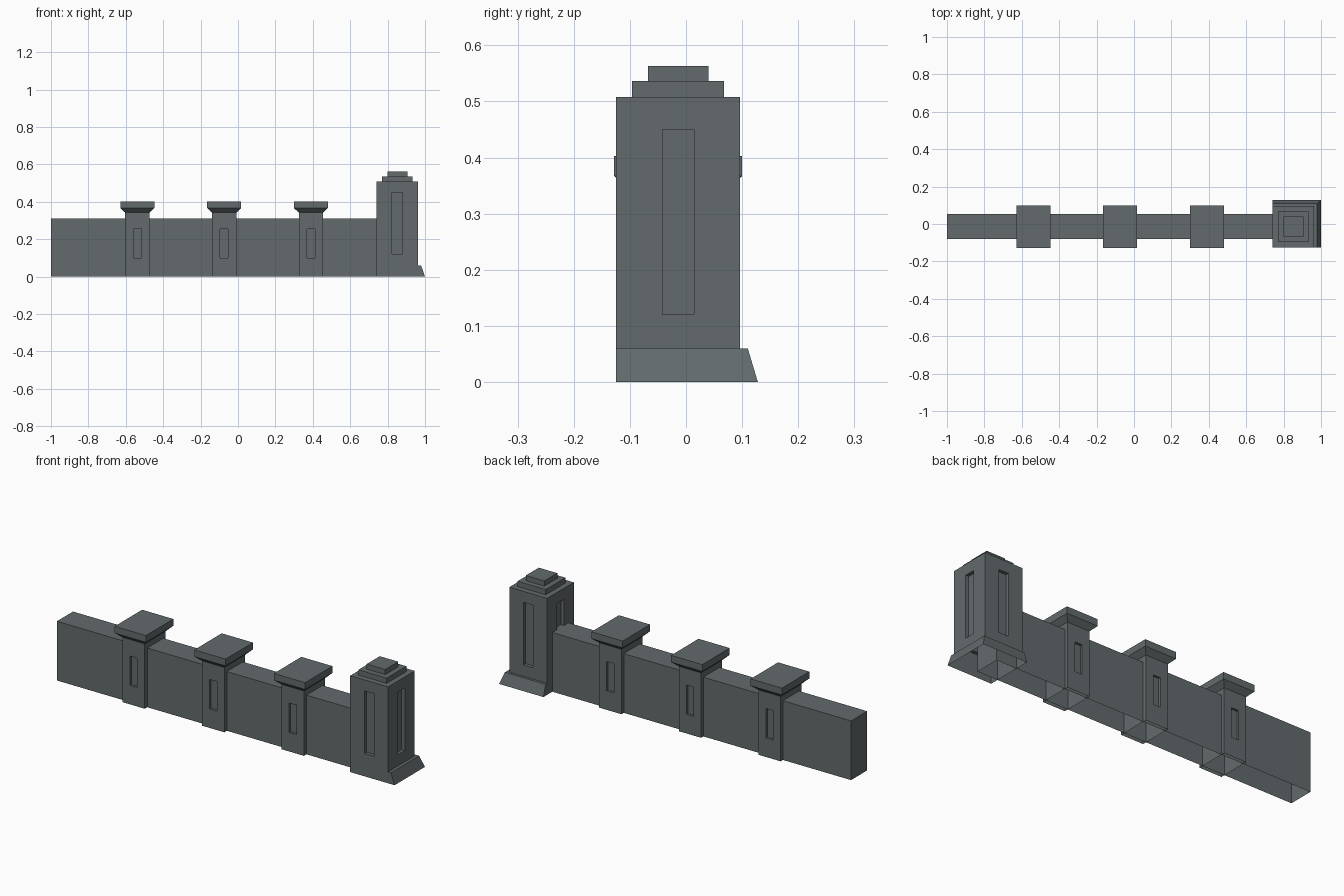
import bpy
from mathutils import Vector

if "Cube" in bpy.data.objects:
    bpy.data.objects.remove(bpy.data.objects["Cube"])

# One stone colour for everything
stone = bpy.data.materials.new("dark_grey_stone")
stone.diffuse_color = (0.125, 0.145, 0.153, 1)
stone.use_nodes = True
stone.node_tree.nodes["Principled BSDF"].inputs["Base Color"].default_value = stone.diffuse_color

YC = -0.014  # depth centre line of wall and posts


def make(name, polys):
    """Build a flat shaded object from polygons, sharing equal corners."""
    verts, index, faces = [], {}, []
    for poly in polys:
        face = []
        for p in poly:
            key = tuple(round(c, 5) for c in p)
            if key not in index:
                index[key] = len(verts)
                verts.append(key)
            face.append(index[key])
        faces.append(face)
    mesh = bpy.data.meshes.new(name)
    mesh.from_pydata(verts, [], faces)
    mesh.update()
    mesh.materials.append(stone)
    obj = bpy.data.objects.new(name, mesh)
    bpy.context.collection.objects.link(obj)
    return obj


def rect(x0, x1, y0, y1, z):
    return [Vector(p) for p in ((x0, y0, z), (x1, y0, z), (x1, y1, z), (x0, y1, z))]


def centred(cx, hx, hy, z):
    return rect(cx - hx, cx + hx, YC - hy, YC + hy, z)


def loft(rings, top=True, bottom=False):
    """Join stacked rectangles with side faces."""
    polys = []
    for a, b in zip(rings, rings[1:]):
        polys += [[a[i], a[(i + 1) % 4], b[(i + 1) % 4], b[i]] for i in range(4)]
    if top:
        polys.append(rings[-1])
    if bottom:
        polys.append(rings[0][::-1])
    return polys


def panelled(low, high, sides, half, z0, z1, depth):
    """Shaft sides, with a sunk upright panel on the listed sides."""
    polys = []
    for i in range(4):
        a, b = low[i], low[(i + 1) % 4]
        c, d = high[(i + 1) % 4], high[i]
        if i not in sides:
            polys.append([a, b, c, d])
            continue
        along = (b - a).normalized()
        inward = Vector((-along.y, along.x, 0)) * depth
        mid = (a + b) / 2
        rim = []
        for s, z in ((-half, z0), (half, z0), (half, z1), (-half, z1)):
            p = mid + along * s
            rim.append(Vector((p.x, p.y, z)))
        back = [p + inward for p in rim]
        outer = [a, b, c, d]
        for j in range(4):
            k = (j + 1) % 4
            polys.append([outer[j], outer[k], rim[k], rim[j]])
            polys.append([rim[j], rim[k], back[k], back[j]])
        polys.append(back)
    return polys


# Long wall, open underneath, ending inside the tall post
make("wall", loft([rect(-1, 0.86, -0.08, 0.054, 0), rect(-1, 0.86, -0.08, 0.054, 0.312)]))

# Three short pillars with bevelled caps
for n, cx in enumerate((-0.538, -0.074, 0.39), 1):
    make(f"pillar_{n}", panelled(centred(cx, 0.065, 0.087, 0), centred(cx, 0.065, 0.087, 0.342),
                                 (0, 2), 0.021, 0.10, 0.255, 0.012))
    make(f"pillar_cap_{n}", loft([centred(cx, 0.065, 0.087, 0.342), centred(cx, 0.091, 0.114, 0.367),
                                  centred(cx, 0.091, 0.114, 0.403)]))

# Tall end post with a panel on each side and a stepped top
PX, PY, TOP = 0.852, 0.1105, 0.508
low, high = centred(PX, PY, PY, 0.06), centred(PX, PY, PY, TOP)
make("end_post", panelled(low, high, (0, 1, 2, 3), 0.028, 0.12, 0.45, 0.018) + [high])
make("post_step_lower", loft([centred(PX, 0.082, 0.082, TOP), centred(PX, 0.082, 0.082, 0.536)]))
make("post_step_upper", loft([centred(PX, 0.054, 0.054, 0.536), centred(PX, 0.054, 0.054, 0.563)]))

# Plinth flaring out only to the right and back
x0, y0 = low[0].x, low[0].y
foot = rect(x0, 1.0, y0, 0.128, 0)
ledge = rect(x0, 0.979, y0, 0.11, 0.06)
make("post_plinth", loft([foot, ledge], top=False) + [
    [low[1], ledge[1], ledge[2], low[2]], [low[3], low[2], ledge[2], ledge[3]]])
